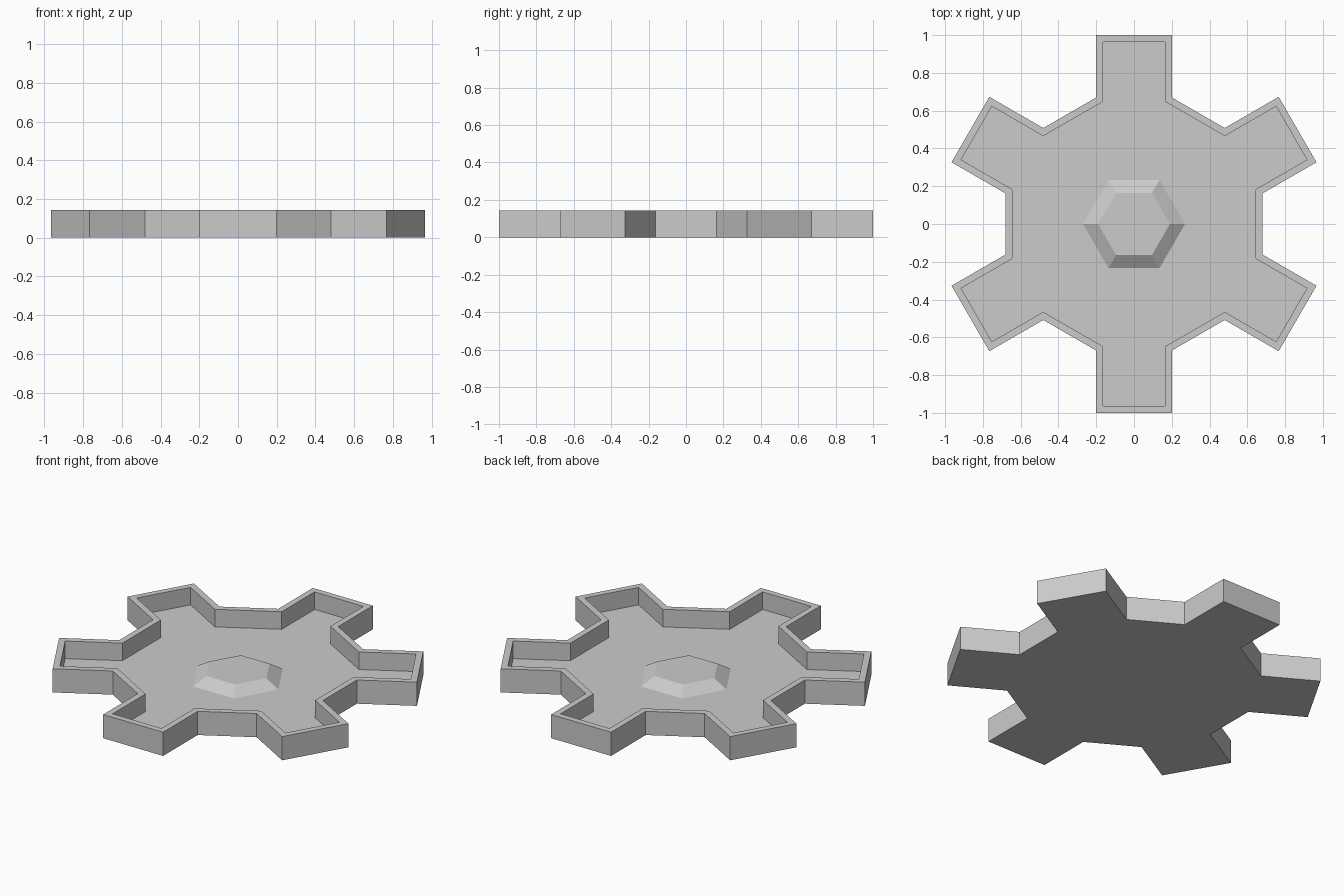
import bpy, bmesh, math
from mathutils import Matrix

ARMS = 6
HEIGHT = 0.143
FLOOR = 0.037
RIM = 0.037

cube = bpy.data.objects.get("Cube")
if cube:
    bpy.data.objects.remove(cube, do_unlink=True)

# Single plain grey
grey = bpy.data.materials.new("plain_grey")
grey.use_nodes = True
colour = (0.6, 0.6, 0.6, 1)
grey.diffuse_color = colour
grey.node_tree.nodes["Principled BSDF"].inputs["Base Color"].default_value = colour


def add_object(name, bm):
    bmesh.ops.recalc_face_normals(bm, faces=bm.faces)
    mesh = bpy.data.meshes.new(name)
    bm.to_mesh(mesh)
    bm.free()
    mesh.materials.append(grey)
    obj = bpy.data.objects.new(name, mesh)
    bpy.context.collection.objects.link(obj)
    return obj


def star_outline(half_width, root, tip):
    """Counter-clockwise outline of square arms around a hub."""
    arm = [(root, -half_width), (tip, -half_width), (tip, half_width), (root, half_width)]
    points = []
    for i in range(ARMS):
        a = math.pi / 2 + i * math.tau / ARMS
        c, s = math.cos(a), math.sin(a)
        points += [(x * c - y * s, x * s + y * c) for x, y in arm]
    return points


def ring(bm, outline, z):
    return [bm.verts.new((x, y, z)) for x, y in outline]


def bridge(bm, a, b):
    for i in range(len(a)):
        j = (i + 1) % len(a)
        bm.faces.new((a[i], a[j], b[j], b[i]))


# Shallow six-armed tray: outer wall, rim, inner wall and floor
outer = star_outline(0.2, 0.67, 1.0)
inner = star_outline(0.2 - RIM, 0.649, 1.0 - RIM)
bm = bmesh.new()
rings = [ring(bm, outer, 0), ring(bm, outer, HEIGHT),
         ring(bm, inner, HEIGHT), ring(bm, inner, FLOOR)]
for lower, upper in zip(rings, rings[1:]):
    bridge(bm, lower, upper)
bm.faces.new(rings[0][::-1])
bm.faces.new(rings[-1])
add_object("six_armed_tray", bm)

# Tapered hexagonal boss in the middle of the floor
BOSS_HEIGHT = 0.047
bm = bmesh.new()
bmesh.ops.create_cone(bm, cap_ends=True, segments=6, radius1=0.27, radius2=0.19,
                      depth=BOSS_HEIGHT,
                      matrix=Matrix.Translation((0, 0, FLOOR + BOSS_HEIGHT / 2)))
# Sink the hidden base into the floor and point a corner to the front
for v in bm.verts:
    a = math.atan2(v.co.y, v.co.x)
    if abs(math.sin(a * 3 - math.pi / 2)) < 0.5:
        v.co = Matrix.Rotation(math.pi / 6, 3, "Z") @ v.co
bmesh.ops.delete(bm, geom=[f for f in bm.faces if f.normal.z < -0.9], context="FACES_ONLY")
add_object("center_boss", bm)
